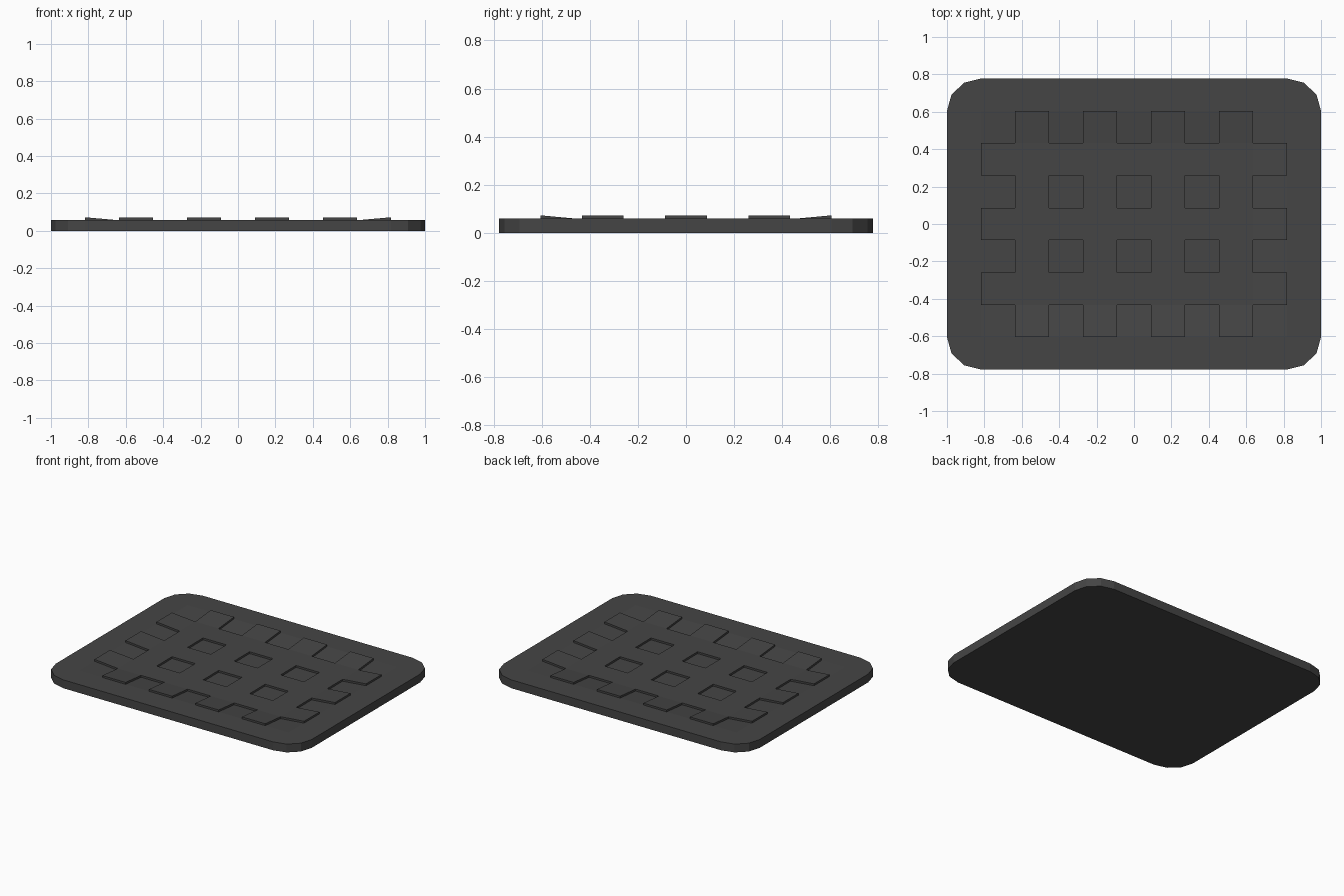
import bpy, bmesh, math

if "Cube" in bpy.data.objects:
    bpy.data.objects.remove(bpy.data.objects["Cube"])

NX, NY = 11, 9              # cells across and deep
HX, HY = 1.0, 0.778         # half sizes
RIM, DISH, RAISE = 0.059, 0.043, 0.0135
SX, SY = 2 * HX / NX, 2 * HY / NY

bm = bmesh.new()

# Dished top surface: flat border, sunken middle
grid = {}
for i in range(NX + 1):
    for j in range(NY + 1):
        corner = i in (0, NX) and j in (0, NY)
        if corner:
            continue
        ring = min(i, j, NX - i, NY - j)
        grid[i, j] = bm.verts.new((-HX + i * SX, -HY + j * SY, RIM if ring < 2 else DISH))


def corner_arc(i, j):
    """Two extra points rounding the corner cell, ordered from side edge to front/back edge."""
    sx, sy = (1 if i else -1), (1 if j else -1)
    return [bm.verts.new((sx * (HX - SX + SX * math.cos(a)),
                          sy * (HY - SY + SY * math.sin(a)), RIM))
            for a in (math.pi / 6, math.pi / 3)]


arcs = {(i, j): corner_arc(i, j) for i in (0, NX) for j in (0, NY)}
lattice = []
for i in range(NX):
    for j in range(NY):
        loop = []
        for k in ((i, j), (i + 1, j), (i + 1, j + 1), (i, j + 1)):
            if k in grid:
                loop.append(grid[k])
            else:
                flip = (k[0] == 0) == (k[1] == 0)
                loop += arcs[k] if not flip or k == (NX, NY) or k == (0, 0) else arcs[k][::-1]
                if k in ((NX, 0), (0, NY)):
                    loop[-2:] = loop[-2:][::-1]
        face = bm.faces.new(loop)
        # Bars: every second column and row inside the border
        column = i % 2 == 0 and 2 <= i <= NX - 3
        row = j % 2 == 0 and 2 <= j <= NY - 3
        inside = 1 <= i <= NX - 2 and 1 <= j <= NY - 2
        if inside and (column or row):
            lattice.append(face)

# Outer wall and flat underside
border = [e for e in bm.edges if e.is_boundary]
ext = bmesh.ops.extrude_edge_only(bm, edges=border)["geom"]
for v in ext:
    if isinstance(v, bmesh.types.BMVert):
        v.co.z = 0
bottom_edges = [e for e in ext if isinstance(e, bmesh.types.BMEdge)]
bmesh.ops.contextual_create(bm, geom=bottom_edges)

# Raised lattice of bars
geom = bmesh.ops.extrude_face_region(bm, geom=lattice)["geom"]
for v in geom:
    if isinstance(v, bmesh.types.BMVert):
        v.co.z += RAISE
old = [f for f in lattice if f.is_valid]
if old:
    bmesh.ops.delete(bm, geom=old, context='FACES')

bmesh.ops.recalc_face_normals(bm, faces=bm.faces[:])
mesh = bpy.data.meshes.new("lattice_mat")
bm.to_mesh(mesh)
bm.free()
mat_obj = bpy.data.objects.new("lattice_mat", mesh)
bpy.context.collection.objects.link(mat_obj)

rubber = bpy.data.materials.new("dark_rubber")
rubber.diffuse_color = (0.06, 0.06, 0.06, 1)
rubber.use_nodes = True
rubber.node_tree.nodes["Principled BSDF"].inputs["Base Color"].default_value = rubber.diffuse_color
mesh.materials.append(rubber)
